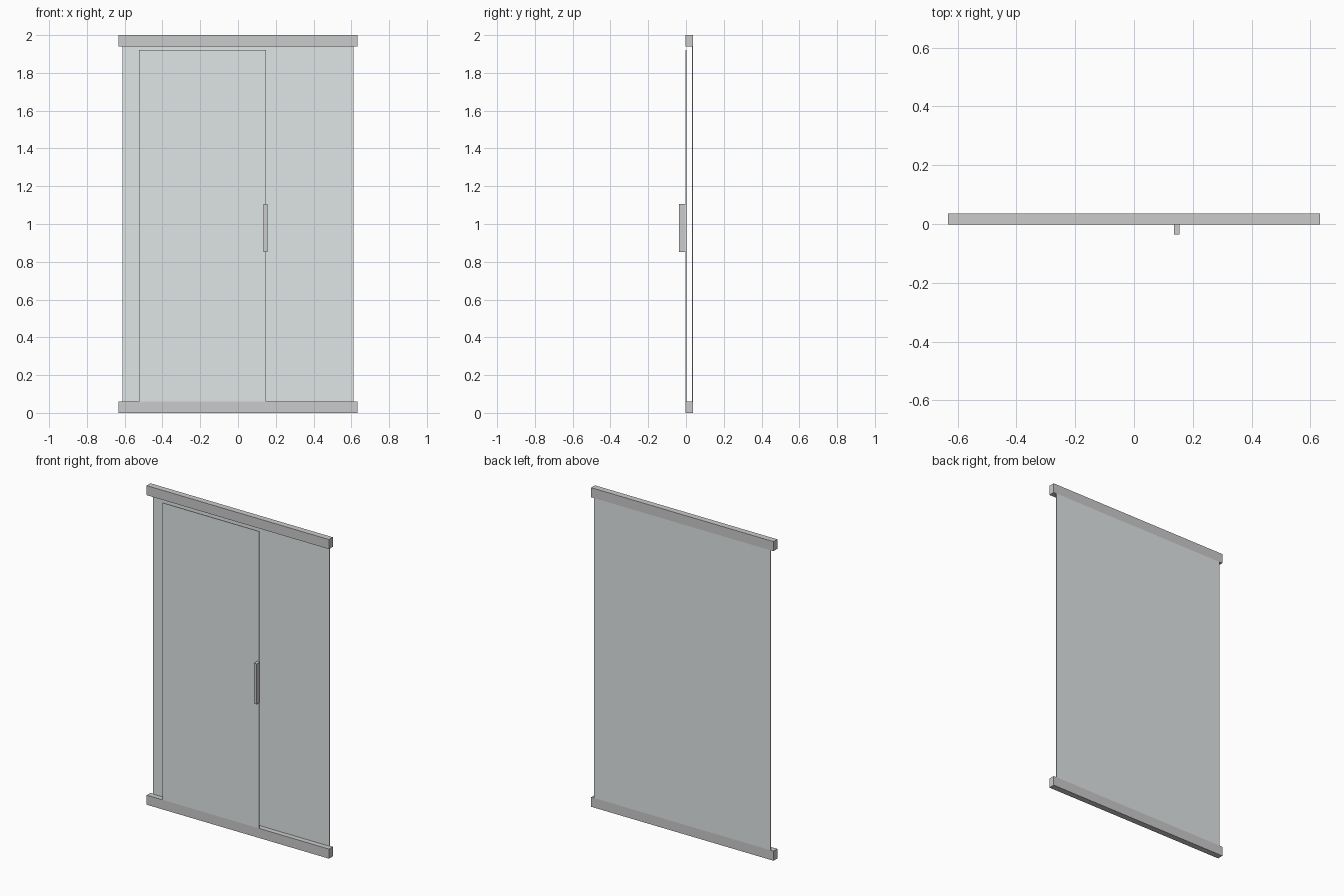
import bpy

if "Cube" in bpy.data.objects:
    bpy.data.objects.remove(bpy.data.objects["Cube"])

FRONT, BACK = -0.002, 0.036   # front and back planes of the rails
GLASS = 0.005                 # pane thickness

glass = bpy.data.materials.new("tinted_glass")
glass.diffuse_color = (0.74, 0.79, 0.79, 1)
glass.use_nodes = True
glass.node_tree.nodes["Principled BSDF"].inputs["Base Color"].default_value = glass.diffuse_color


def box(name, x, y, z, material=None):
    """Box from (min, max) pairs along each axis."""
    bpy.ops.mesh.primitive_cube_add(size=1, location=[sum(p) / 2 for p in (x, y, z)])
    obj = bpy.context.object
    obj.name = name
    obj.scale = [p[1] - p[0] for p in (x, y, z)]
    bpy.ops.object.transform_apply(location=False, rotation=False, scale=True)
    if material:
        obj.data.materials.append(material)
    return obj


# Bottom and top rails
for name, z0 in (("bottom_rail", 0), ("top_rail", 1.94)):
    box(name, (-0.632, 0.632), (FRONT, BACK), (z0, z0 + 0.06))

# Fixed pane, flush with the back of the rails
box("back_pane", (-0.612, 0.612), (BACK - GLASS, BACK), (0.06, 1.94), glass)

# Sliding door, flush with the front of the rails
box("sliding_door", (-0.523, 0.148), (FRONT, FRONT + GLASS), (0.06, 1.921), glass)

# Door handle
box("door_handle", (0.136, 0.155), (-0.036, FRONT), (0.852, 1.106))
